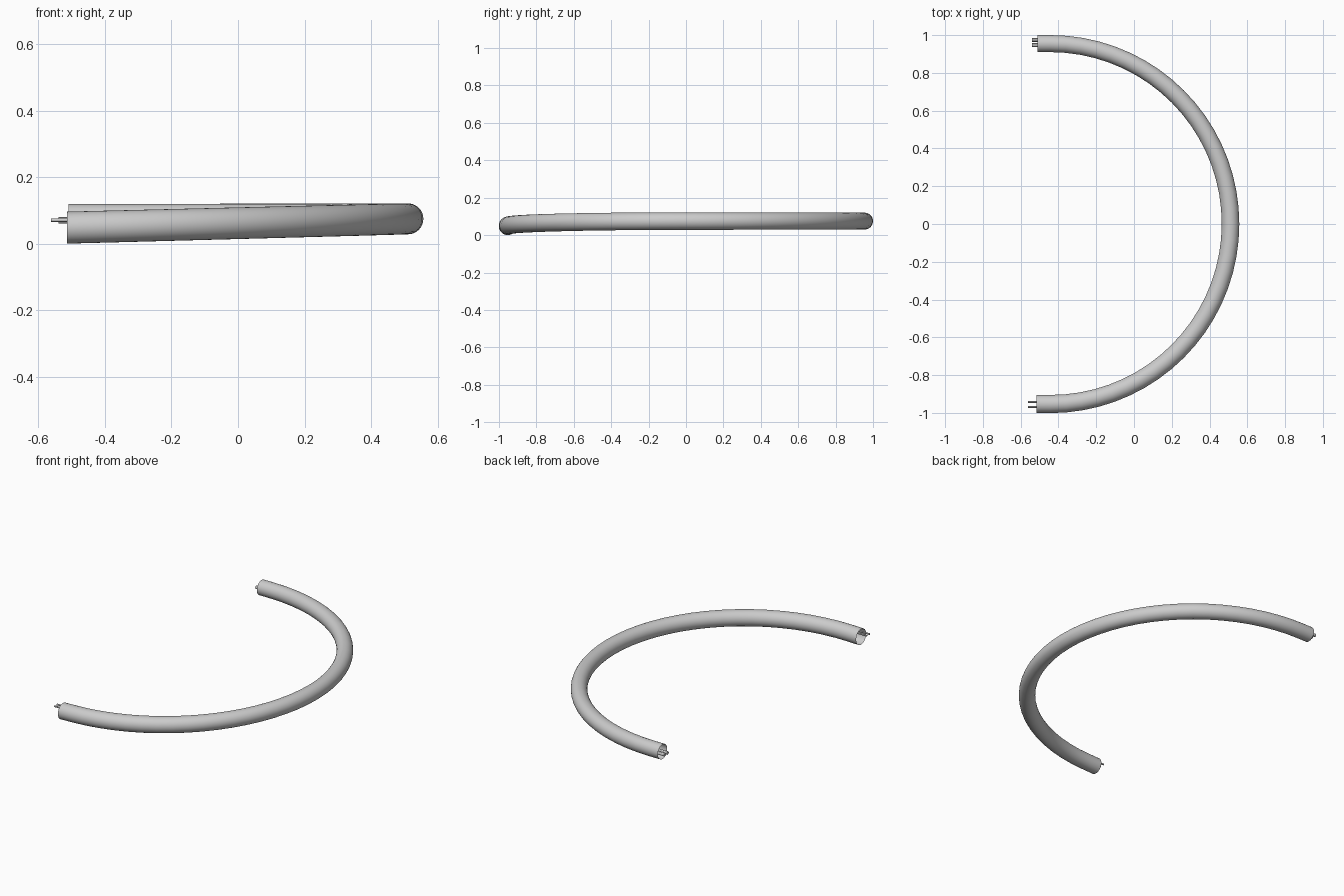
import bpy, bmesh
from math import sin, cos, pi
from mathutils import Vector

if "Cube" in bpy.data.objects:
    bpy.data.objects.remove(bpy.data.objects["Cube"])

CX, R = -0.443, 0.953      # centre and radius of the bend
STEPS, FRONT_X, BACK_X = 36, -0.515, -0.51


def bend_path(offset0, offset1, x0, x1):
    """Half circle from front (-y) to back (+y) with straight ends; yields (t, x, y)."""
    pts = [(0.0, x0, -(R + offset0))]
    for i in range(STEPS + 1):
        t = i / STEPS
        a = -pi / 2 + pi * t
        r = R + offset0 + (offset1 - offset0) * t
        pts.append((t, CX + r * cos(a), r * sin(a)))
    pts.append((1.0, x1, R + offset1))
    return pts


def sweep(name, pts, radii, sides, capped):
    """Sweep a circle along points; rings stay vertical and follow the bend."""
    bm = bmesh.new()
    rings = []
    for i, p in enumerate(pts):
        d = pts[min(i + 1, len(pts) - 1)] - pts[max(i - 1, 0)]
        if i in (0, len(pts) - 1):
            d = Vector((1, 0, 0)) if i == 0 else Vector((-1, 0, 0))
        side = d.cross(Vector((0, 0, 1))).normalized()
        up = side.cross(d).normalized()
        rings.append([bm.verts.new(p + radii[i] * (side * cos(2 * pi * k / sides)
                                                   + up * sin(2 * pi * k / sides)))
                      for k in range(sides)])
    for a, b in zip(rings, rings[1:]):
        for k in range(sides):
            n = (k + 1) % sides
            bm.faces.new((a[k], a[n], b[n], b[k]))
    if capped:
        bm.faces.new(rings[0])
        bm.faces.new(rings[-1])
    bmesh.ops.recalc_face_normals(bm, faces=bm.faces)
    me = bpy.data.meshes.new(name)
    bm.to_mesh(me)
    bm.free()
    ob = bpy.data.objects.new(name, me)
    bpy.context.collection.objects.link(ob)
    bpy.ops.object.select_all(action='DESELECT')
    ob.select_set(True)
    bpy.context.view_layer.objects.active = ob
    bpy.ops.object.shade_smooth_by_angle()
    return ob


# Open outer sheath, its front half dipping towards the ground
path = bend_path(0, 0.002, FRONT_X, BACK_X)
pts, radii = [], []
for t, x, y in path:
    z = 0.075 if y > 0 else 0.0485 + 0.0265 * (x - FRONT_X) / (0.51 - FRONT_X)
    pts.append(Vector((x, y, z)))
    radii.append(0.048 - 0.003 * t)
sweep("sheath", pts, radii, 32, False)

# Two wires inside, slightly thicker towards the back end
for name, o0, o1 in (("inner_wire", -0.011, -0.006), ("outer_wire", 0.015, 0.021)):
    path = bend_path(o0, o1, -0.562, -0.54)
    sweep(name, [Vector((x, y, 0.071)) for t, x, y in path],
          [0.005 + 0.005 * t for t, x, y in path], 12, True)
